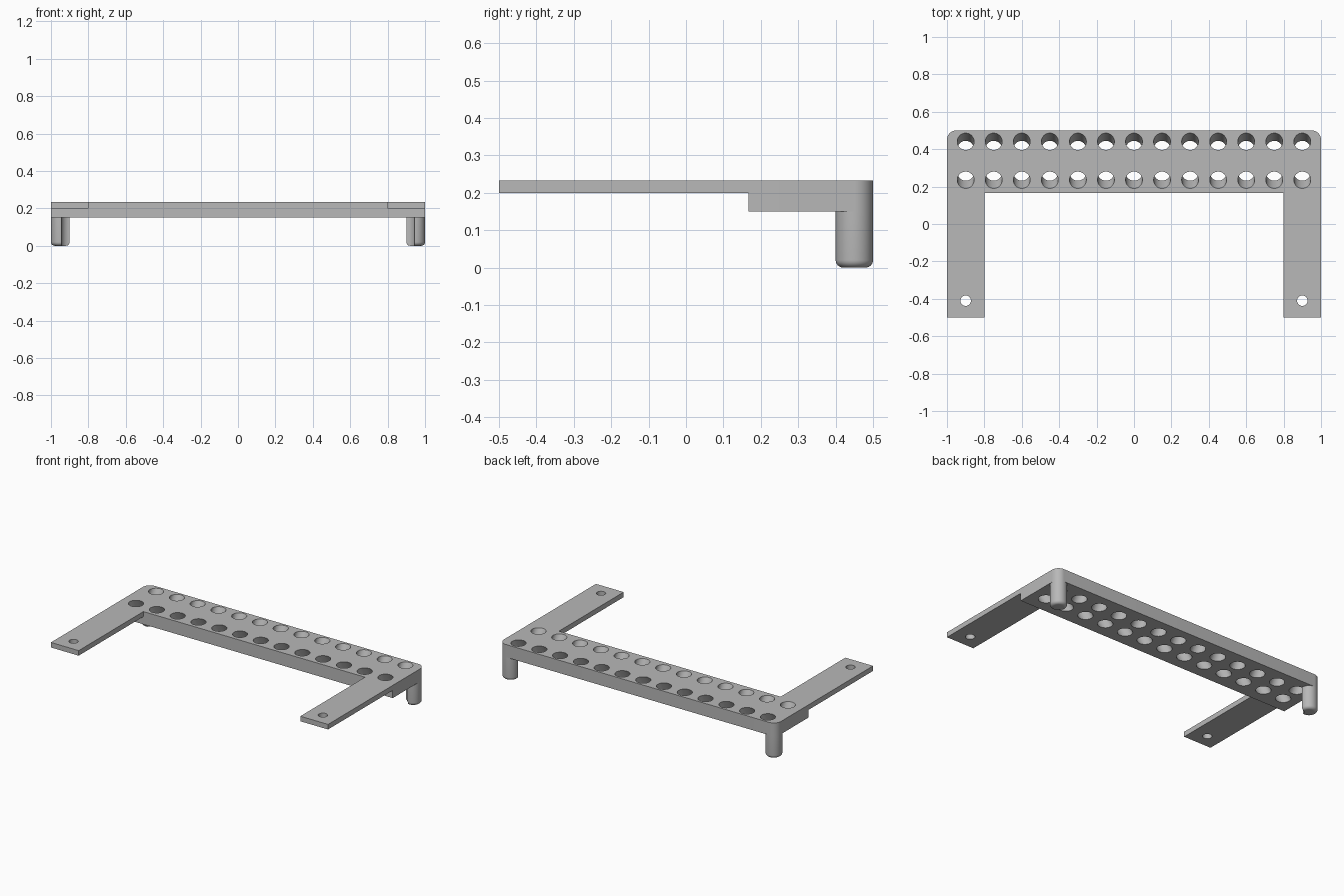
import bpy, bmesh, math

cube = bpy.data.objects.get("Cube")
if cube:
    bpy.data.objects.remove(cube, do_unlink=True)

TOP, ARM_Z, RAIL_Z = 0.233, 0.2, 0.15      # plate top, arm underside, rail underside
RAIL_Y, HOLE_R, LEG_R = 0.167, 0.045, 0.05
LEAN = 0.5                                 # sideways drift of the slanted holes per unit depth

grey = bpy.data.materials.new("plain grey")
grey.use_nodes = True
colour = (0.48, 0.48, 0.48, 1)
grey.diffuse_color = colour
grey.node_tree.nodes["Principled BSDF"].inputs["Base Color"].default_value = colour


def make_object(name, bm):
    bmesh.ops.recalc_face_normals(bm, faces=bm.faces)
    mesh = bpy.data.meshes.new(name)
    bm.to_mesh(mesh)
    bm.free()
    mesh.materials.append(grey)
    obj = bpy.data.objects.new(name, mesh)
    bpy.context.collection.objects.link(obj)
    return obj


def prism(bm, outline, z0, z1):
    face = bm.faces.new([bm.verts.new((x, y, z0)) for x, y in outline])
    up = bmesh.ops.extrude_face_region(bm, geom=[face])["geom"]
    bmesh.ops.translate(bm, vec=(0, 0, z1 - z0),
                        verts=[v for v in up if isinstance(v, bmesh.types.BMVert)])


def circle(x, y, r, n=48, start=0, sweep=math.tau, closed=True):
    steps = n if closed else n + 1
    return [(x + r * math.cos(start + sweep * i / n),
             y + r * math.sin(start + sweep * i / n)) for i in range(steps)]


def slanted_hole(bm, x, y, r, z0, z1, lean=0):
    """Cutter whose centre is at y on the plate top and drifts with depth."""
    before = set(bm.verts)
    prism(bm, circle(x, y, r), z0, z1)
    for v in set(bm.verts) - before:
        v.co.y += lean * (TOP - v.co.z)


def cut_and_smooth(obj, cutter_bm):
    cutter = make_object(obj.name + "_cutter", cutter_bm)
    cutter.hide_render = True
    mod = obj.modifiers.new("holes", "BOOLEAN")
    mod.operation, mod.solver, mod.object = "DIFFERENCE", "EXACT", cutter
    bpy.ops.object.select_all(action="DESELECT")
    obj.select_set(True)
    bpy.context.view_layer.objects.active = obj
    bpy.ops.object.modifier_apply(modifier=mod.name)
    bpy.data.objects.remove(cutter, do_unlink=True)
    bpy.ops.object.shade_smooth_by_angle(angle=math.radians(30))


# Thick rail with rounded back corners
quarter = math.pi / 2
outline = [(-1, RAIL_Y), (1, RAIL_Y)]
outline += circle(0.95, 0.45, LEG_R, 12, 0, quarter, False)
outline += circle(-0.95, 0.45, LEG_R, 12, quarter, quarter, False)
bm = bmesh.new()
prism(bm, outline, RAIL_Z, TOP)
rail = make_object("perforated_rail", bm)

# Two rows of holes leaning towards each other below
holes = bmesh.new()
for i in range(13):
    x = -0.9 + 0.15 * i
    for y, lean in ((0.441, -LEAN), (0.235, LEAN)):
        slanted_hole(holes, x, y, HOLE_R, RAIL_Z - 0.03, TOP + 0.03, lean)
cut_and_smooth(rail, holes)

for side, name in ((1, "left"), (-1, "right")):
    # Thin arm with a screw hole near its front end
    bm = bmesh.new()
    prism(bm, [(side * x, y) for x, y in
               ((0.8, -0.5), (1, -0.5), (1, RAIL_Y), (0.8, RAIL_Y))], ARM_Z, TOP)
    arm = make_object(name + "_arm", bm)
    screw = bmesh.new()
    slanted_hole(screw, side * 0.9, -0.41, 0.028, ARM_Z - 0.05, TOP + 0.05)
    cut_and_smooth(arm, screw)

    # Round leg with a softened foot and a groove clearing the corner hole
    bm = bmesh.new()
    prism(bm, circle(side * 0.95, 0.45, LEG_R), 0, RAIL_Z)
    foot = [e for e in bm.edges if all(v.co.z < 0.001 for v in e.verts)]
    bmesh.ops.bevel(bm, geom=foot, offset=0.02, segments=6, profile=0.5, affect="EDGES")
    leg = make_object(name + "_leg", bm)
    groove = bmesh.new()
    slanted_hole(groove, side * 0.9, 0.4, HOLE_R, -0.05, RAIL_Z + 0.05)
    cut_and_smooth(leg, groove)
